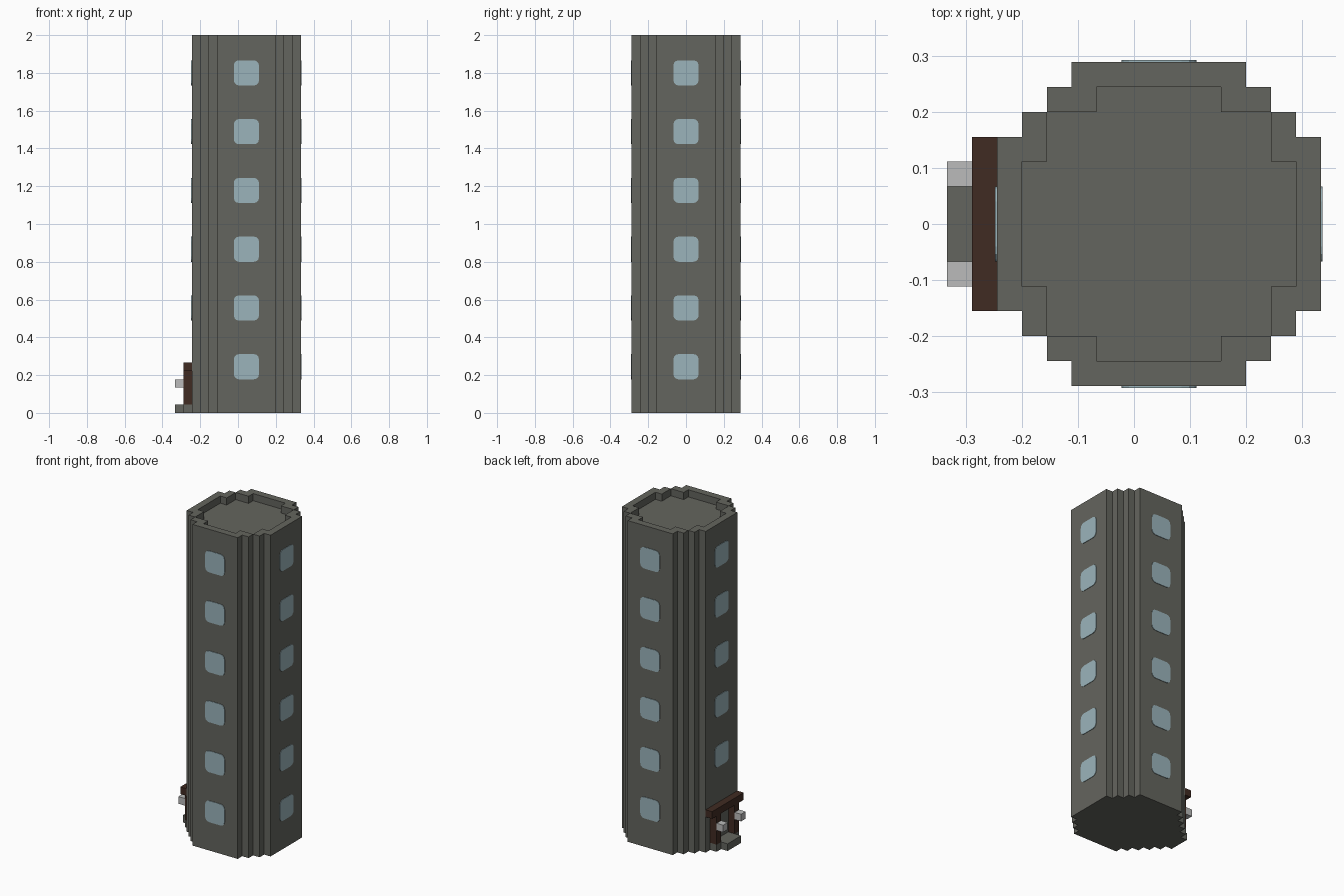
import bpy
import bmesh
import math
from mathutils import Matrix, Vector

cube = bpy.data.objects.get("Cube")
if cube:
    bpy.data.objects.remove(cube, do_unlink=True)

U = 2 / 45          # one building block
CENTRE = Vector((U, 0, 0))


def make_material(name, rgb):
    mat = bpy.data.materials.new(name)
    mat.use_nodes = True
    mat.diffuse_color = (*rgb, 1)
    mat.node_tree.nodes["Principled BSDF"].inputs["Base Color"].default_value = (*rgb, 1)
    return mat


STONE = make_material("grey stone", (0.127, 0.130, 0.112))
GLASS = make_material("pale blue glass", (0.328, 0.456, 0.497))
WOOD = make_material("dark brown wood", (0.051, 0.024, 0.016))
LAMP = make_material("light grey lamp", (0.497, 0.500, 0.497))


def add_object(name, bm, mat):
    bmesh.ops.recalc_face_normals(bm, faces=bm.faces)
    mesh = bpy.data.meshes.new(name)
    bm.to_mesh(mesh)
    bm.free()
    mesh.materials.append(mat)
    obj = bpy.data.objects.new(name, mesh)
    bpy.context.collection.objects.link(obj)
    return obj


def prism(name, outline, bottom, top, mat):
    """Extrude a flat outline, in blocks, between two heights."""
    bm = bmesh.new()
    face = bm.faces.new([bm.verts.new((x * U, y * U, bottom * U)) for x, y in outline])
    extruded = bmesh.ops.extrude_face_region(bm, geom=[face])
    verts = [g for g in extruded["geom"] if isinstance(g, bmesh.types.BMVert)]
    bmesh.ops.translate(bm, verts=verts, vec=(0, 0, (top - bottom) * U))
    return add_object(name, bm, mat)


def block(name, x0, x1, y0, y1, z0, z1, mat):
    return prism(name, [(x0, y0), (x1, y0), (x1, y1), (x0, y1)], z0, z1, mat)


def four_corners(corner):
    """Repeat one stepped corner around the centre."""
    points = []
    for _ in range(4):
        points += corner
        corner = [(-y, x) for x, y in corner]
    return points


# Tower with stepped corners and a sunken roof
outer = [(6.5, 3.5), (5.5, 3.5), (5.5, 4.5), (4.5, 4.5), (4.5, 5.5), (3.5, 5.5), (3.5, 6.5)]
inner = [(5.5, 2.5), (4.5, 2.5), (4.5, 4.5), (2.5, 4.5), (2.5, 5.5)]
tower = prism("tower", four_corners(outer), 0, 45, STONE)
cutter = prism("roof_cutter", four_corners(inner), 44, 46, STONE)
cutter.hide_render = True
tower.location = cutter.location = CENTRE
recess = tower.modifiers.new("roof recess", 'BOOLEAN')
recess.operation = 'DIFFERENCE'
recess.solver = 'EXACT'
recess.object = cutter
bpy.context.view_layer.objects.active = tower
bpy.ops.object.modifier_apply(modifier=recess.name)
bpy.data.objects.remove(cutter, do_unlink=True)


# Windows: thin rounded panes stacked up each side
def pane_outline(half, radius, steps):
    points = []
    for quarter in range(4):
        start = quarter * math.pi / 2
        mid = start + math.pi / 4
        cx = math.copysign(half - radius, math.cos(mid))
        cy = math.copysign(half - radius, math.sin(mid))
        for i in range(steps + 1):
            a = start + i * math.pi / 2 / steps
            points.append((cx + radius * math.cos(a), cy + radius * math.sin(a)))
    return points


PANE = pane_outline(1.5, 0.6, 3)
SIDES = {"left": 90, "back": 180, "right": 270, "front": 0}
for side, angle in SIDES.items():
    for floor in range(6):
        if side == "right" and floor == 0:
            continue  # the doorway stands here
        pane = prism(f"{side}_window_{floor + 1}", PANE, 0, 0.07, GLASS)
        upright = Matrix.Rotation(math.pi / 2, 4, 'X')
        outward = Matrix.Translation((0, -6.5 * U, (5.5 + 7 * floor) * U))
        turn = Matrix.Rotation(math.radians(angle), 4, 'Z')
        pane.data.transform(Matrix.Translation(CENTRE) @ turn @ outward @ upright)

# Doorway: threshold, step, posts, lintel and lamps
block("door_threshold", -6.5, -5.5, -2.5, 2.5, 0, 1, STONE)
block("door_step", -7.5, -6.5, -1.5, 1.5, 0, 1, STONE)
block("door_lintel", -6.5, -5.5, -3.5, 3.5, 5, 6, WOOD)
for name, y in (("front", -2.5), ("back", 1.5)):
    block(f"{name}_door_post", -6.5, -5.5, y, y + 1, 1, 5, WOOD)
    block(f"{name}_door_lamp", -7.5, -6.5, y, y + 1, 3, 4, LAMP)
